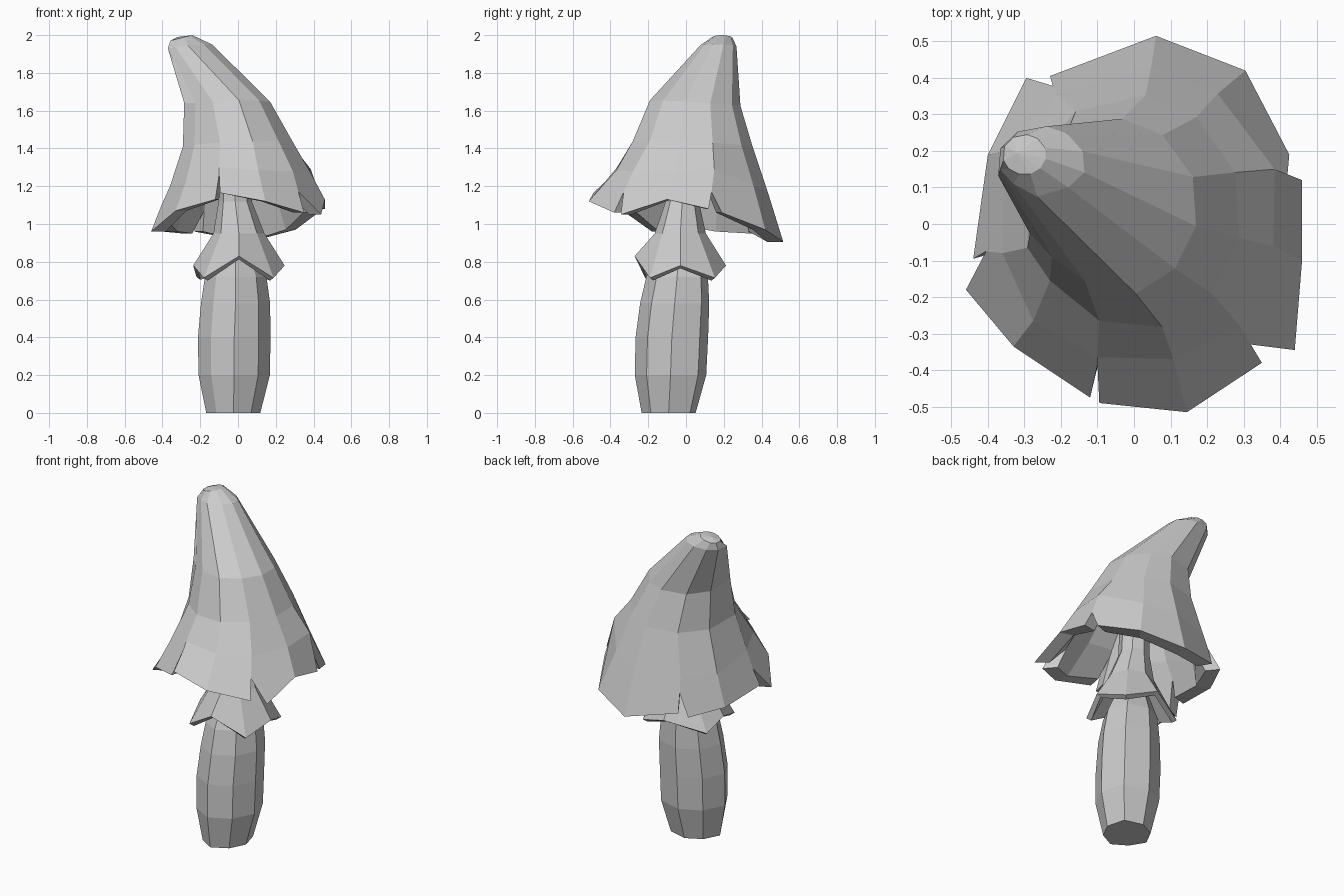
import bpy, bmesh
from math import sin, cos, radians
from mathutils import Vector

cube = bpy.data.objects.get("Cube")
if cube:
    bpy.data.objects.remove(cube)

grey = bpy.data.materials.new("plain grey")
grey.use_nodes = True
grey.diffuse_color = (0.6, 0.6, 0.6, 1)
grey.node_tree.nodes["Principled BSDF"].inputs["Base Color"].default_value = (0.6, 0.6, 0.6, 1)


def ring(bm, angles, cx, cy, z, rx, ry, tilt_x=0, tilt_y=0):
    """Loop of vertices on a tilted ellipse."""
    verts = []
    for a in angles:
        dx, dy = rx * cos(radians(a)), ry * sin(radians(a))
        verts.append(bm.verts.new((cx + dx, cy + dy, z + tilt_x * dx + tilt_y * dy)))
    return verts


def bridge(bm, low, high):
    n = len(low)
    for i in range(n):
        j = (i + 1) % n
        bm.faces.new((low[i], low[j], high[j], high[i]))


def inset(bm, verts, distance):
    """Copy vertices, moved level towards the middle of the cap."""
    copies = []
    for v in verts:
        inward = Vector((-v.co.x, 0.03 - v.co.y, 0)).normalized()
        copies.append(bm.verts.new(v.co + inward * distance))
    return copies


def finish(bm, name):
    mesh = bpy.data.meshes.new(name)
    bmesh.ops.recalc_face_normals(bm, faces=bm.faces)
    bm.to_mesh(mesh)
    bm.free()
    mesh.materials.append(grey)
    obj = bpy.data.objects.new(name, mesh)
    bpy.context.collection.objects.link(obj)
    return obj


octagon = range(0, 360, 45)

# Stem: slightly uneven eight-sided column that runs up under the skirt
bm = bmesh.new()
stem = [(-0.025, -0.092, 0, 0.143), (-0.02, -0.082, 0.2, 0.189), (-0.02, -0.075, 0.4, 0.192),
        (-0.013, -0.06, 0.58, 0.183), (-0.012, -0.047, 0.72, 0.163), (-0.015, -0.035, 0.9, 0.09)]
loops = [ring(bm, octagon, x, y, z, r, r) for x, y, z, r in stem]
for loop in loops:
    for i, push in ((1, (0.012, 0.012)), (5, (0.012, 0.012)), (3, (0.007, -0.007)), (7, (-0.007, 0.007))):
        loop[i].co.xy += Vector(push)
for low, high in zip(loops, loops[1:]):
    bridge(bm, low, high)
bm.faces.new(loops[0])
bm.faces.new(loops[-1])
finish(bm, "stem")

# Skirt: neck flaring into a zigzag rim
bm = bmesh.new()
skirt = [(0.005, -0.03, 0.76, 0.242), (0.005, -0.03, 0.95, 0.135),
         (-0.015, -0.02, 1.12, 0.088), (-0.02, -0.01, 1.4, 0.085)]
loops = [ring(bm, octagon, x, y, z, r, r) for x, y, z, r in skirt]
for i, v in enumerate(loops[0]):
    v.co.z += -0.045 if i % 2 else 0.02
loops[0][6].co.z = 0.83
loops[0][3].co = (-0.22, 0.11, 0.72)
for i, push in ((1, (0.012, 0.012)), (5, (-0.015, -0.015)), (7, (0.012, 0.01))):
    loops[0][i].co.xy += Vector(push)
for low, high in zip(loops, loops[1:]):
    bridge(bm, low, high)
bm.faces.new(loops[-1])
shell = finish(bm, "skirt").modifiers.new("shell", "SOLIDIFY")
shell.thickness = 0.03
shell.offset = -1

# Cap: leaning cone of tilted rings, closed by a small tip
columns = [20, 54, 83, 121, 155, 197, 225, 257, 286, 317, 348]
count = len(columns)
bm = bmesh.new()
cap = [(0.0, 0.025, 1.22, 0.39, 0.41, 0.12, -0.13),
       (-0.005, 0.03, 1.42, 0.3, 0.325, 0.05, -0.04),
       (-0.06, 0.045, 1.64, 0.235, 0.245, 0.02, -0.06),
       (-0.255, 0.163, 1.94, 0.122, 0.105, 0.08, 0),
       (-0.3, 0.19, 1.985, 0.06, 0.055, 0.25, 0)]
loops = [ring(bm, columns, *row) for row in cap]

# Fold on the leaning side, and the ring above the tears
moved = [(3, 6, (-0.367, 0.15, 1.93)), (3, 7, (-0.33, 0.11, 1.935)),
         (3, 8, (-0.265, 0.075, 1.945)), (3, 9, (-0.18, 0.1, 1.95)),
         (2, 6, (-0.225, -0.09, 1.64)), (2, 7, (-0.135, -0.155, 1.65)),
         (1, 6, (-0.23, -0.155, 1.42)), (1, 7, (-0.095, -0.265, 1.43)),
         (0, 0, (0.385, 0.15, 1.29)), (0, 3, (-0.21, 0.355, 1.16)),
         (0, 5, (-0.36, -0.08, 1.2)), (0, 7, (-0.1, -0.365, 1.3)),
         (0, 9, (0.29, -0.28, 1.28))]
for row, col, place in moved:
    loops[row][col].co = place

for low, high in zip(loops, loops[1:]):
    bridge(bm, low, high)
tip = bm.verts.new((-0.32, 0.195, 1.99))
for i, v in enumerate(loops[-1]):
    bm.faces.new((v, loops[-1][(i + 1) % count], tip))

# Hollow underside of the cap
lining = [inset(bm, loop, 0.08) for loop in loops[:3]]
for low, high in zip(lining, lining[1:]):
    bridge(bm, low, high)
bm.faces.new(lining[-1])

# Torn rim: separate thick flaps, parted from each tear's top downwards
tears = {0: (0.42, 0.135, 1.17), 3: (-0.222, 0.378, 1.07), 5: (-0.405, -0.075, 1.1),
         7: (-0.1, -0.385, 1.265), 9: (0.32, -0.33, 1.17)}
outer_top = {c: bm.verts.new(p) for c, p in tears.items()}
inner_top = dict(zip(tears, inset(bm, outer_top.values(), 0.08)))
flaps = [
    (0, [(0.425, 0.19, 1.06), (0.305, 0.42, 0.97), (0.06, 0.515, 0.905), (-0.23, 0.405, 0.96)]),
    (3, [(-0.295, 0.4, 0.95), (-0.4, 0.19, 0.96), (-0.44, -0.095, 1.0)]),
    (5, [(-0.46, -0.18, 0.96), (-0.33, -0.335, 1.07), (-0.12, -0.475, 1.13)]),
    (7, [(-0.095, -0.49, 1.165), (0.145, -0.515, 1.12), (0.35, -0.38, 1.06)]),
    (9, [(0.44, -0.345, 1.05), (0.46, -0.1, 1.13), (0.46, 0.12, 1.08)]),
]
for start, points in flaps:
    rim = [bm.verts.new(p) for p in points]
    edge = inset(bm, rim, 0.085)
    cols = [(start + k) % count for k in range(len(rim))]
    for k in range(len(rim) - 1):
        a, b = cols[k], cols[k + 1]
        for border, tops, loop in ((rim, outer_top, loops[0]), (edge, inner_top, lining[0])):
            corners = [border[k], border[k + 1], tops.get(b), loop[b], loop[a], tops.get(a)]
            bm.faces.new([v for v in corners if v])
        bm.faces.new((rim[k], rim[k + 1], edge[k + 1], edge[k]))
    for k in (0, -1):
        c = cols[k]
        bm.faces.new((rim[k], edge[k], inner_top[c], outer_top[c]))
finish(bm, "cap")
